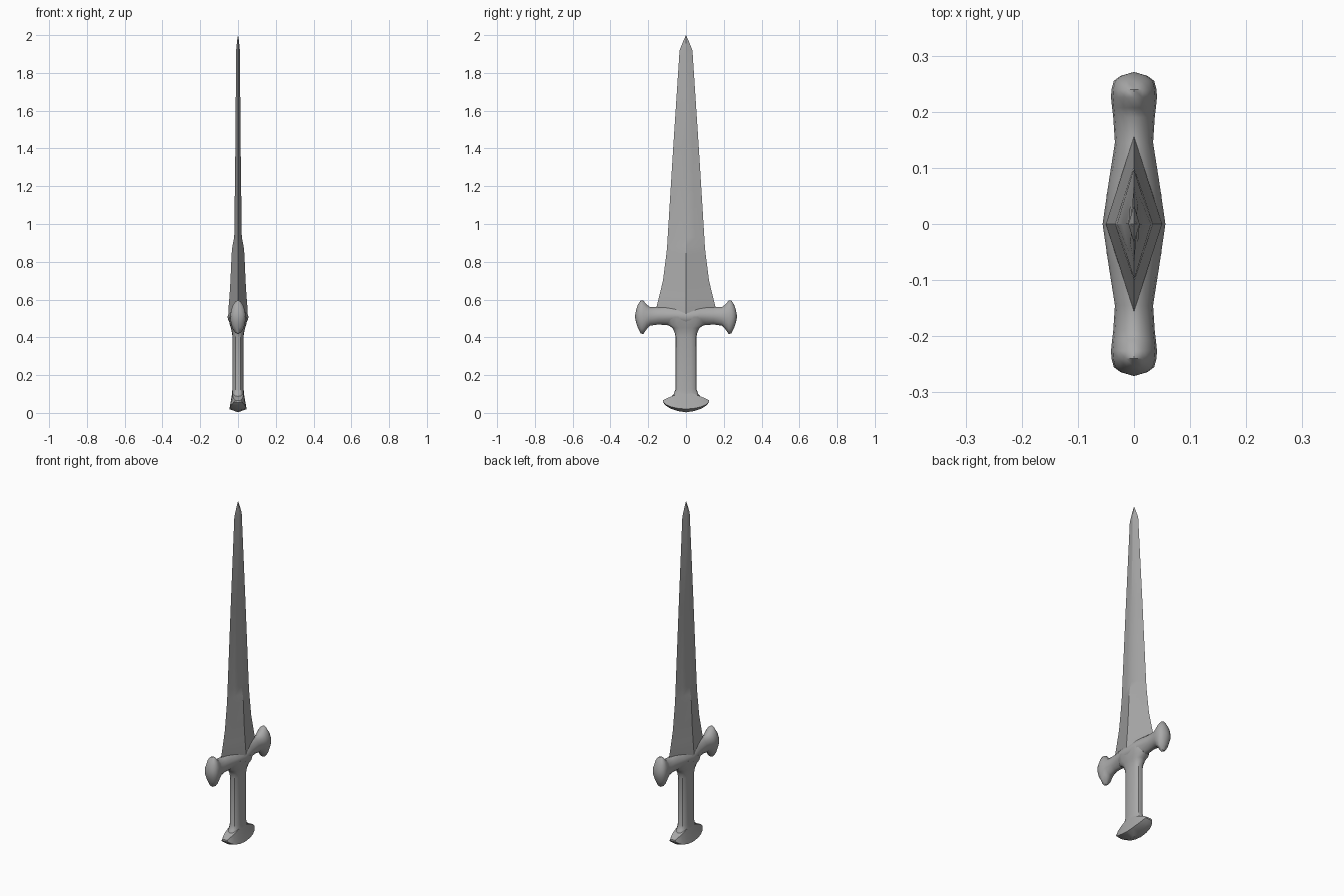
import bpy
import bmesh
from math import cos, sin, pi, radians
from mathutils import Vector

cube = bpy.data.objects.get("Cube")
if cube:
    bpy.data.objects.remove(cube)

steel = bpy.data.materials.new("grey_steel")
steel.use_nodes = True
colour = (0.4, 0.4, 0.4, 1)
steel.diffuse_color = colour
steel.node_tree.nodes["Principled BSDF"].inputs["Base Color"].default_value = colour


def power(v, e):
    return (1 if v >= 0 else -1) * abs(v) ** e


def section(a, b, p, n):
    """Superellipse outline: p = 1 is a diamond, p = 2 an ellipse."""
    angles = [2 * pi * i / n for i in range(n)]
    return [(a * power(round(cos(t), 6), 2 / p), b * power(round(sin(t), 6), 2 / p)) for t in angles]


def loft(name, rings, angle=35):
    """Skin a list of equal rings and cap both ends."""
    bm = bmesh.new()
    loops = [[bm.verts.new(p) for p in ring] for ring in rings]
    n = len(loops[0])
    for low, high in zip(loops, loops[1:]):
        for i in range(n):
            j = (i + 1) % n
            bm.faces.new((low[i], low[j], high[j], high[i]))
    bm.faces.new(loops[0][::-1])
    bm.faces.new(loops[-1])
    bmesh.ops.remove_doubles(bm, verts=bm.verts, dist=0.0002)
    bmesh.ops.recalc_face_normals(bm, faces=bm.faces)
    mesh = bpy.data.meshes.new(name)
    bm.to_mesh(mesh)
    bm.free()
    mesh.materials.append(steel)
    obj = bpy.data.objects.new(name, mesh)
    bpy.context.collection.objects.link(obj)
    bpy.ops.object.select_all(action='DESELECT')
    obj.select_set(True)
    bpy.context.view_layer.objects.active = obj
    bpy.ops.object.shade_smooth_by_angle(angle=radians(angle))
    return obj


def loft_up(name, profile, p, n, angle=35):
    """Profile rows: height, half thickness in x, half width in y."""
    return loft(name, [[Vector((x, y, z)) for x, y in section(a, b, p, n)]
                       for z, a, b in profile], angle)


# Blade: flared base with a central rib that fades into a thin diamond
loft_up("blade", [
    (0.50, 0.052, 0.15), (0.56, 0.050, 0.156), (0.62, 0.045, 0.141),
    (0.70, 0.040, 0.122), (0.84, 0.034, 0.104), (0.88, 0.030, 0.100),
    (0.93, 0.020, 0.097), (1.40, 0.014, 0.068), (1.92, 0.010, 0.034),
    (1.97, 0.005, 0.014), (2.0, 0, 0)], 1.0, 8, 25)

# Grip: rounded handle, flaring into the guard and the pommel
loft_up("grip", [
    (0.06, 0.034, 0.085), (0.085, 0.034, 0.078), (0.10, 0.032, 0.065), (0.125, 0.030, 0.056),
    (0.40, 0.029, 0.055), (0.425, 0.032, 0.060), (0.45, 0.038, 0.072),
    (0.468, 0.044, 0.10), (0.51, 0.052, 0.11)], 2.6, 16)

# Pommel: crescent cap, its underside bowed and its horns turned up
rows = [(-0.122, 0.056, 0.066, 0.022), (-0.105, 0.037, 0.076, 0.033),
        (-0.08, 0.022, 0.086, 0.041), (-0.045, 0.010, 0.10, 0.045), (0, 0.003, 0.11, 0.046)]
rows += [(-y, lo, hi, a) for y, lo, hi, a in rows[-2::-1]]
pommel = []
for y, lo, hi, a in rows:
    low = lo + (hi - lo) * 0.16
    half = [(a, low), (a * 0.85, (lo + hi) / 2), (a * 0.66, hi)]
    outline = [(0, lo)] + half + [(-x, z) for x, z in half[::-1]]
    pommel.append([Vector((x, y, z)) for x, z in outline])
loft("pommel", pommel)

# Guard: cross bar thickest in the middle, ending in flared knobs
# Rows: distance from centre, low z, high z, half thickness, roundness
arm = [(0, 0.44, 0.575, 0.056, 1.5), (0.075, 0.462, 0.568, 0.045, 1.6),
       (0.145, 0.468, 0.56, 0.034, 1.8), (0.19, 0.462, 0.56, 0.037, 1.9),
       (0.207, 0.445, 0.573, 0.039, 1.9), (0.226, 0.418, 0.594, 0.041, 1.9),
       (0.24, 0.42, 0.596, 0.040, 1.9), (0.255, 0.45, 0.572, 0.036, 1.9),
       (0.264, 0.477, 0.545, 0.024, 1.9), (0.271, 0.51, 0.51, 0, 2)]
bar = [(-y, *rest) for y, *rest in arm[:0:-1]] + arm
loft("guard", [[Vector((x, y, (lo + hi) / 2 + z))
                for x, z in section(a, (hi - lo) / 2, p, 16)]
               for y, lo, hi, a, p in bar], 45)
